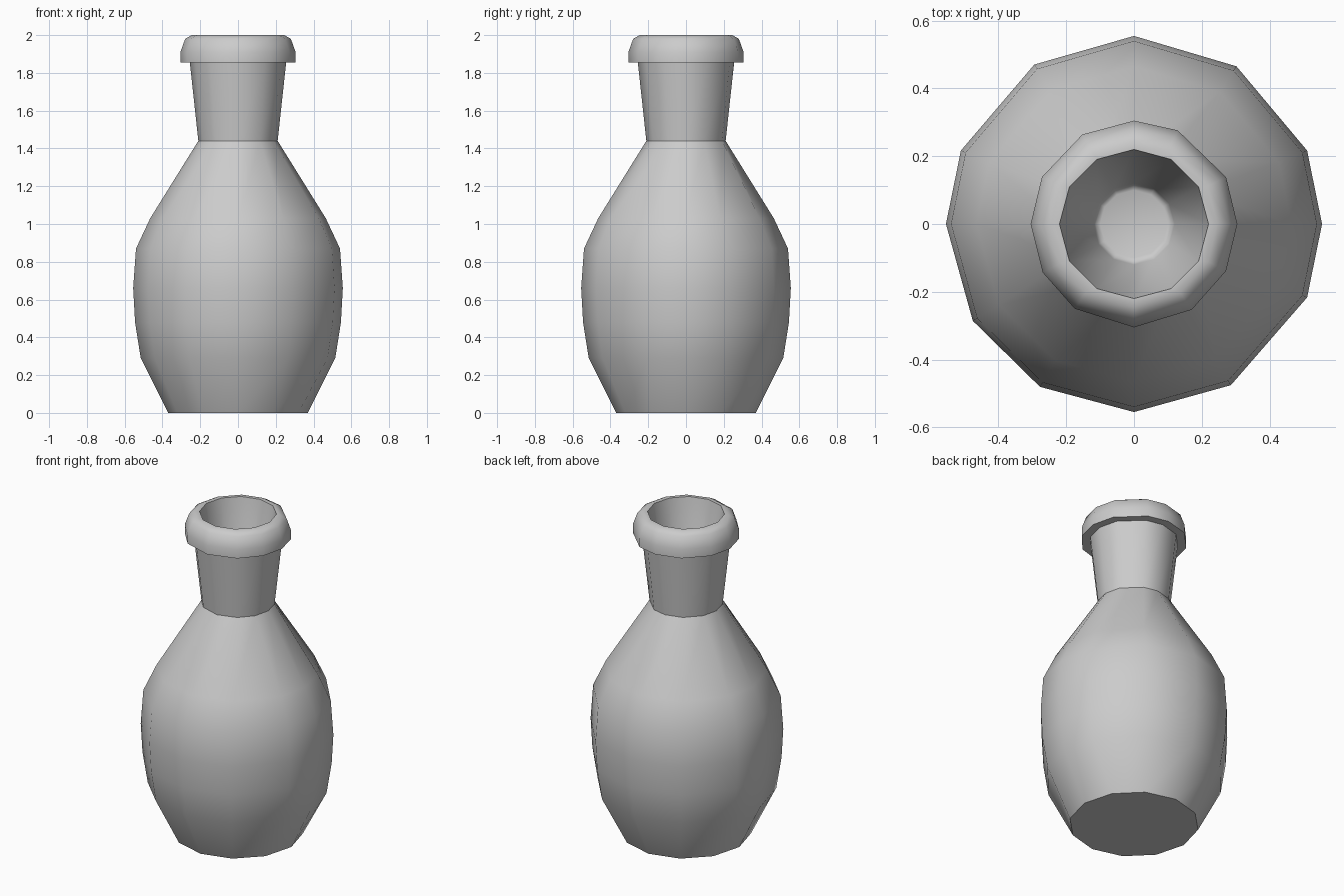
import bpy, bmesh
from math import radians, sin, cos

if "Cube" in bpy.data.objects:
    bpy.data.objects.remove(bpy.data.objects["Cube"])

# Slightly uneven twelve-sided rings, as in a reduced mesh
BODY = [0, 23, 57, 90, 122, 157, 180, 211, 240, 270, 301, 337]
RIM = [0, 27, 65, 90, 120, 153, 180, 208, 235, 270, 304, 333]
EVEN = [30 * i for i in range(12)]


def lathe(name, profile, cap_start=False, cap_end=False):
    """Skin (radius, height, angles) rings, ordered so normals face outward."""
    bm = bmesh.new()
    rings = [[bm.verts.new((r * cos(radians(a)), r * sin(radians(a)), z))
              for a in angles] for r, z, angles in profile]
    for low, high in zip(rings, rings[1:]):
        for i in range(12):
            j = (i + 1) % 12
            bm.faces.new((low[i], low[j], high[j], high[i]))
    if cap_start:
        bm.faces.new(rings[0][::-1])
    if cap_end:
        bm.faces.new(rings[-1])
    mesh = bpy.data.meshes.new(name)
    bm.to_mesh(mesh)
    bm.free()
    obj = bpy.data.objects.new(name, mesh)
    bpy.context.collection.objects.link(obj)
    bpy.ops.object.select_all(action='DESELECT')
    obj.select_set(True)
    bpy.context.view_layer.objects.active = obj
    bpy.ops.object.shade_smooth_by_angle(angle=radians(46))
    return obj


# Bulbous body with a flat base
lathe("body", [
    (0.37, 0.0, EVEN), (0.515, 0.29, BODY), (0.545, 0.48, BODY),
    (0.555, 0.66, BODY), (0.54, 0.87, BODY), (0.465, 1.03, BODY),
    (0.21, 1.44, RIM)], cap_start=True)

# Flared neck
lathe("neck", [(0.21, 1.44, RIM), (0.255, 1.855, RIM)])

# Rounded lip, continuing inside as a tapered mouth with a small floor
lathe("lip_and_mouth", [
    (0.25, 1.855, RIM), (0.305, 1.855, RIM), (0.305, 1.91, RIM),
    (0.28, 1.98, RIM), (0.245, 2.0, RIM), (0.22, 2.0, EVEN),
    (0.12, 1.44, EVEN), (0.112, 1.425, EVEN), (0.10, 1.42, EVEN)],
    cap_end=True)
